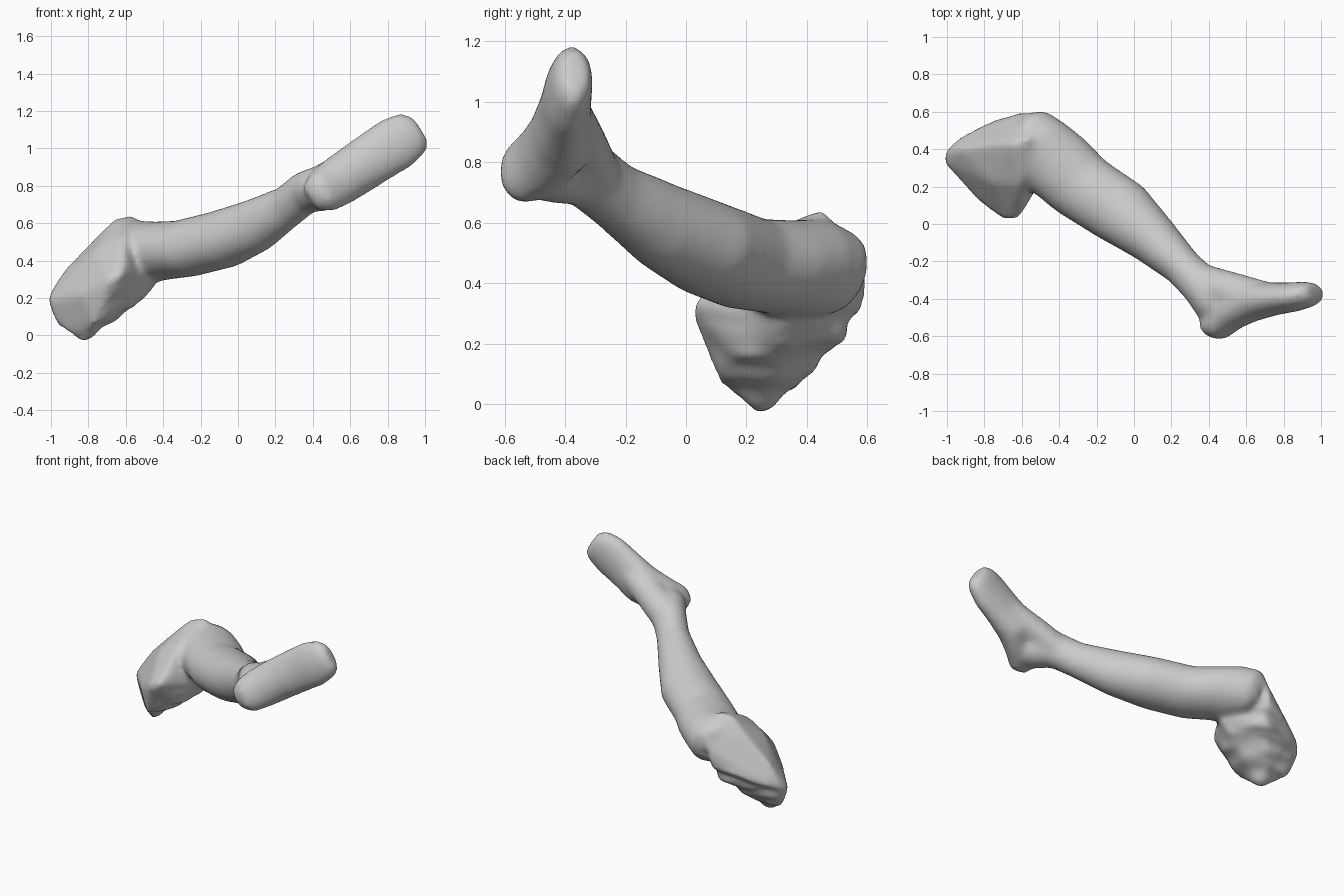
import bpy, bmesh, math
from mathutils import Vector, noise

cube = bpy.data.objects.get("Cube")
if cube:
    bpy.data.objects.remove(cube, do_unlink=True)

SIDES = 24


def loft(bm, stations, side, up):
    """Skin elliptical rings (x, y, z, half side, half up) into a closed limb."""
    side, up = Vector(side).normalized(), Vector(up).normalized()
    rings = []
    for x, y, z, a, b in stations:
        ring = []
        for i in range(SIDES):
            t = math.tau * i / SIDES
            ring.append(bm.verts.new(Vector((x, y, z)) + side * a * math.cos(t) + up * b * math.sin(t)))
        rings.append(ring)
    for r, s in zip(rings, rings[1:]):
        for i in range(SIDES):
            j = (i + 1) % SIDES
            bm.faces.new((r[i], r[j], s[j], s[i]))
    bm.faces.new(rings[0])
    bm.faces.new(rings[-1])


def hull(bm, points):
    """Wrap a closed convex shell round the points."""
    verts = [bm.verts.new(p) for p in points]
    bmesh.ops.convex_hull(bm, input=verts)
    loose = [v for v in bm.verts if not v.link_faces]
    bmesh.ops.delete(bm, geom=loose, context='VERTS')


bm = bmesh.new()

# Short thigh stump, folded back under the knee
hull(bm, [
    (-1.02, .33, .19), (-.98, .33, .06), (-.9, .27, 0), (-.82, .24, -.03),
    (-1.01, .4, .22), (-.94, .4, .34), (-.75, .43, .54), (-.65, .43, .635),
    (-.94, .46, .24), (-.85, .51, .27), (-.75, .54, .34), (-.55, .46, .65),
    (-.69, .015, .3), (-.62, .02, .33), (-.77, .11, .06), (-.58, .1, .38),
    (-.78, .38, .05), (-.7, .46, .14), (-.62, .53, .23), (-.6, .6, .36),
    (-.5, .33, .19), (-.44, .32, .26), (-.6, .2, .54), (-.58, .6, .46),
    (-.84, .13, .22), (-.76, .22, .46), (-.6, .17, .14)])

# Knee, calf and shin, down to the back of the ankle
loft(bm, [
    (-.58, .55, .42, .06, .08), (-.56, .5, .43, .14, .15), (-.5, .39, .45, .2, .175),
    (-.4, .31, .455, .2, .165), (-.28, .2, .465, .19, .16), (-.08, .07, .515, .185, .16),
    (.1, -.08, .59, .14, .145), (.26, -.23, .685, .105, .115), (.36, -.33, .765, .11, .115),
    (.43, -.41, .78, .125, .125), (.5, -.46, .8, .1, .12)],
    (1, 1, 0), (-.25, .25, .93))

# Instep, from the front of the ankle onto the foot
loft(bm, [
    (.33, -.29, .74, .1, .09), (.48, -.34, .84, .11, .09),
    (.6, -.37, .91, .105, .085), (.72, -.385, .96, .08, .07)],
    (1, 1, 0), (-.25, .25, .93))

# Foot from heel to toes
loft(bm, [
    (.38, -.55, .73, .07, .05), (.45, -.54, .765, .12, .085), (.53, -.465, .82, .135, .1),
    (.62, -.41, .88, .14, .115), (.74, -.4, .96, .145, .09), (.85, -.39, 1.03, .15, .08),
    (.93, -.375, 1.08, .13, .07), (.975, -.365, 1.1, .09, .05)],
    (-.54, 0, .84), (.17, -.97, .11))

bmesh.ops.recalc_face_normals(bm, faces=bm.faces)
mesh = bpy.data.meshes.new("leg")
bm.to_mesh(mesh)
bm.free()
leg = bpy.data.objects.new("leg", mesh)
bpy.context.collection.objects.link(leg)

# Fuse the parts into one skin
bpy.ops.object.select_all(action='DESELECT')
bpy.context.view_layer.objects.active = leg
leg.select_set(True)
fuse = leg.modifiers.new("fuse", 'REMESH')
fuse.mode = 'VOXEL'
fuse.voxel_size = .016
soften = leg.modifiers.new("soften", 'SMOOTH')
soften.factor = .5
soften.iterations = 22
for name in ("fuse", "soften"):
    bpy.ops.object.modifier_apply(modifier=name)

# Rumpled folds on the underside and back of the thigh
mesh = leg.data
rough_dir = Vector((.45, .45, -.75)).normalized()
moves = []
for v in mesh.vertices:
    n = v.normal
    reach = min(1, max(0, (-.45 - v.co.x) / .1)) * min(1, max(0, (.42 - v.co.z) / .1))
    amount = reach * min(1, max(0, n.dot(rough_dir) * 2 - .3))
    p = Vector((v.co.x * 6, v.co.y * 6, v.co.z * 16))
    moves.append(n * (noise.noise(p) * .022 * amount))
for v, move in zip(mesh.vertices, moves):
    v.co += move
mesh.update()

# Plain grey skin
grey = bpy.data.materials.new("plain grey")
grey.use_nodes = True
colour = (.6, .6, .6, 1)
grey.diffuse_color = colour
grey.node_tree.nodes["Principled BSDF"].inputs["Base Color"].default_value = colour
mesh.materials.clear()
mesh.materials.append(grey)
bpy.ops.object.shade_smooth()
